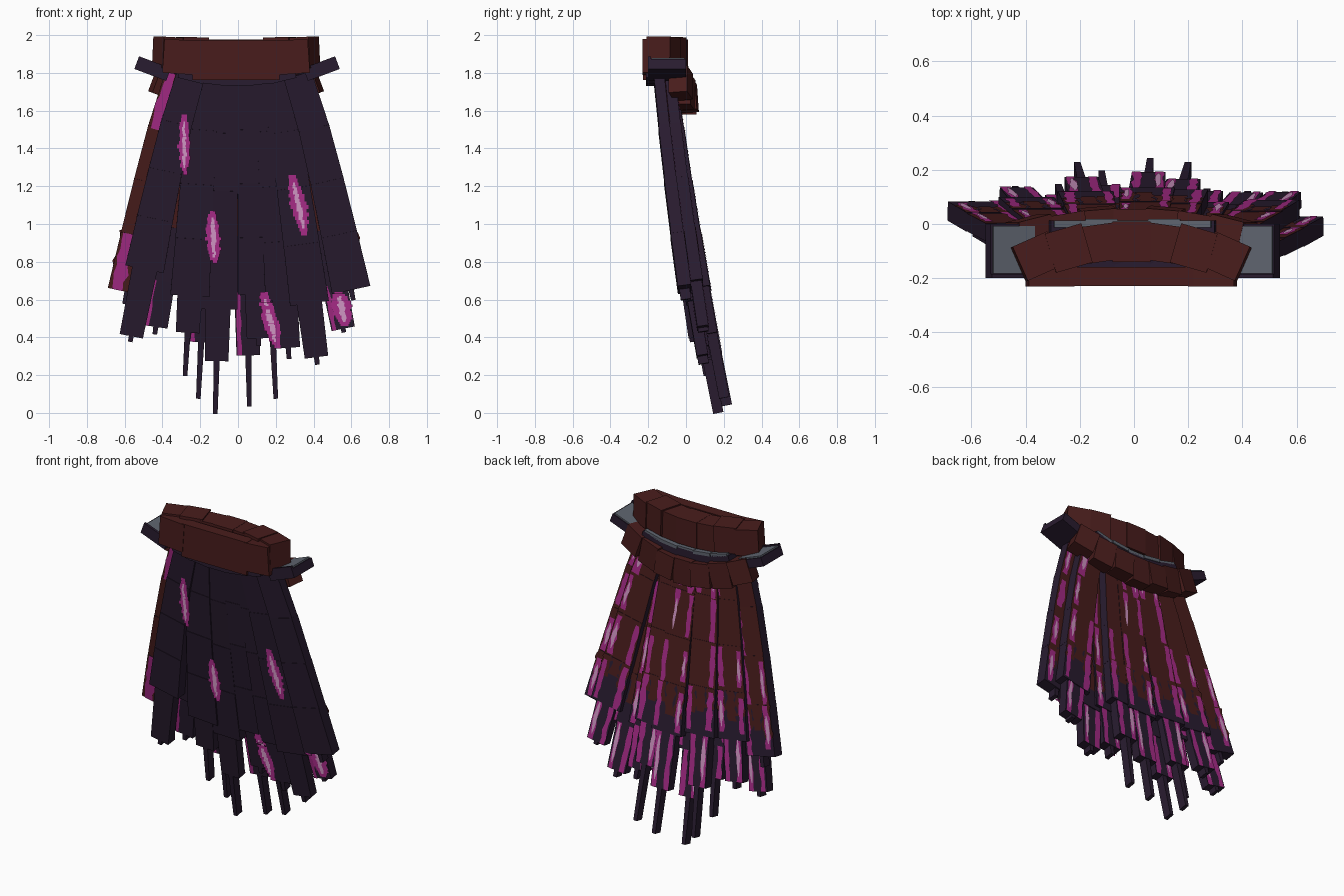
import bpy, bmesh, math, random
from mathutils import Matrix, Vector
from mathutils.bvhtree import BVHTree

random.seed(4)
cube = bpy.data.objects.get("Cube")
if cube:
    bpy.data.objects.remove(cube)


def material(name, color):
    m = bpy.data.materials.new(name)
    m.use_nodes = True
    m.diffuse_color = (*color, 1)
    m.node_tree.nodes["Principled BSDF"].inputs["Base Color"].default_value = (*color, 1)
    return m


MATS = [material("dark purple", (0.022, 0.0115, 0.029)),
        material("red brown", (0.066, 0.012, 0.0115)),
        material("magenta", (0.38, 0.024, 0.24)),
        material("pale pink", (0.62, 0.30, 0.54)),
        material("steel grey", (0.115, 0.13, 0.16))]
DARK, BROWN, MAGENTA, PINK, GREY = range(5)


def finish(bm, name):
    mesh = bpy.data.meshes.new(name)
    bm.to_mesh(mesh)
    bm.free()
    for m in MATS:
        mesh.materials.append(m)
    ob = bpy.data.objects.new(name, mesh)
    bpy.context.collection.objects.link(ob)
    return ob


def box(bm, frame, size, mat, taper=1.0, back=None, front=None):
    """Box in a local frame; taper scales the top, back and front may differ in colour."""
    w, d, h = size
    verts = bmesh.ops.create_cube(bm, size=1)["verts"]
    faces = {f for v in verts for f in v.link_faces}
    for f in faces:
        f.material_index = mat
        n = f.calc_center_median()
        if back is not None and n.y > 0.4:
            f.material_index = back
        if front is not None and n.y < -0.4:
            f.material_index = front
    for v in verts:
        k = taper if v.co.z > 0 else 1.0
        v.co = frame @ Vector((v.co.x * w * k, v.co.y * d, v.co.z * h))


def streak(bm, frame, x, y, z0, z1, width, mat, steps=7, lens=False):
    """Ragged painted strip on the local plane at depth y."""
    sides = ([], [])
    for i in range(steps + 1):
        t = i / steps
        k = math.sin(math.pi * (0.06 + 0.88 * t)) if lens else 1
        for row, s in zip(sides, (-1, 1)):
            r = random.uniform(0.45, 1.0) * k * width / 2
            row.append(bm.verts.new(frame @ Vector((x + s * r, y, z0 + (z1 - z0) * t))))
    a, b = sides
    for i in range(steps):
        bm.faces.new((b[i], a[i], a[i + 1], b[i + 1])).material_index = mat


# ---- feather columns: top x, end x, body end, tip end, quill end, depth layer
COLUMNS = [(-0.31, -0.60, 0.66, 0.64, 0.58, 1), (-0.25, -0.57, 0.78, 0.41, 0.38, 0),
           (-0.21, -0.44, 0.72, 0.46, 0.42, 1), (-0.17, -0.28, 0.64, 0.43, 0.20, 0),
           (-0.11, -0.21, 0.70, 0.38, 0.08, 1), (-0.07, -0.12, 0.57, 0.28, 0.00, 0),
           (0.02, 0.06, 0.66, 0.31, 0.04, 1), (0.07, 0.11, 0.65, 0.40, 0.36, 0),
           (0.10, 0.20, 0.68, 0.42, 0.08, 1), (0.15, 0.27, 0.62, 0.35, 0.29, 0),
           (0.19, 0.42, 0.60, 0.30, 0.26, 0), (0.25, 0.56, 0.70, 0.45, 0.43, 1),
           (0.315, 0.61, 0.67, 0.65, 0.60, 0)]
TOP = 1.79
FLIP = Matrix.Rotation(math.pi, 4, "Z")


def path(col, z):
    xt, xe, _, _, ze, layer = col
    t = max(0.0, (TOP - z) / (TOP - ze))
    x = xt + (xe - xt) * t ** 0.85
    s = TOP - z
    return Vector((x, -0.13 + 0.13 * s + 0.022 * s * s + layer * 0.052 - 0.15 * x * x, z))


def segment_frame(col, z0, z1):
    a, b = path(col, z0), path(col, z1)
    up = (a - b).normalized()
    back = Vector((0, 1, 0))
    back = (back - up * back.dot(up)).normalized()
    right = back.cross(up)
    m = Matrix((right, back, up)).transposed().to_4x4()
    m.translation = (a + b) / 2
    return m, (a - b).length


trees = []
for n, col in enumerate(COLUMNS):
    bm = bmesh.new()
    body, tip, quill, layer = col[2:]
    inner = layer == 1
    rows = 4
    for i in range(rows):
        z0 = TOP + (body - TOP) * i / rows
        z1 = TOP + (body - TOP) * (i + 1) / rows - 0.015
        frame, h = segment_frame(col, z0, z1)
        w, d = 0.165 + 0.014 * i, 0.056 + 0.005 * i
        front = BROWN if inner and (i < 3 or n == 0) else DARK
        box(bm, frame, (w, d, h), DARK, 0.92, BROWN if i < 3 else DARK, front)
        y = d / 2 + 0.003
        if n == 0 and i in (0, 3):
            streak(bm, frame @ FLIP, w * 0.27, y, -h / 2, h / 2, w * 0.5, MAGENTA)
        if i == 3:
            for k in (-0.33, 0, 0.33):
                streak(bm, frame, k * w, y - 0.001, h * random.uniform(-0.15, 0.15), h / 2,
                       w * 0.4, BROWN)
        # magenta edges and pink cores on the back
        for s in (-1, 1):
            if random.random() < 0.65 + 0.12 * i:
                lo, hi = random.uniform(-0.5, -0.35) * h, random.uniform(0.25, 0.5) * h
                sw = random.uniform(0.035, 0.06)
                x = s * (w * 0.46 - sw / 2)
                streak(bm, frame, x, y, lo, hi, sw, MAGENTA)
                if random.random() < 0.5:
                    streak(bm, frame, x, y + 0.002, lo * 0.7, hi * 0.6, sw * 0.7, PINK, 5, True)
    # narrow tip, then thin quill
    if body - tip > 0.1:
        frame, h = segment_frame(col, body + 0.1, tip)
        box(bm, frame, (0.125, 0.06, h), DARK, 1.1)
        for s in (-1, 1):
            streak(bm, frame, s * 0.042, 0.033, -h / 2, h * 0.35, 0.045, MAGENTA)
        if inner:
            streak(bm, frame @ FLIP, 0.046, 0.033, -h / 2, h * 0.4, 0.03, MAGENTA)
        streak(bm, frame, random.choice((-0.038, 0.038)), 0.035,
               -h * 0.4, h * 0.2, 0.035, PINK, 6, True)
    frame, h = segment_frame(col, tip + 0.12, quill)
    box(bm, frame, (0.024, 0.055, h), DARK, 1.5)
    trees.append(BVHTree.FromBMesh(bm))
    finish(bm, f"feather_column_{n + 1}")

# ---- painted spots hugging the front of the feathers
SPOTS = [(-0.285, 1.42, 0.32, 0.065, 0.02), (-0.13, 0.93, 0.28, 0.08, 0.05),
         (0.32, 1.10, 0.32, 0.09, 0.22), (0.17, 0.49, 0.30, 0.09, 0.25),
         (0.55, 0.55, 0.18, 0.11, 0.2)]


def front_y(x, z):
    ys = [hit[0].y for t in trees for dx in (-0.03, 0, 0.03)
          if (hit := t.ray_cast(Vector((x + dx, -2, z)), Vector((0, 1, 0))))[0]]
    return min(ys) if ys else None


bm = bmesh.new()
for x, z, h, w, lean in SPOTS:
    for mat, k, gap in ((MAGENTA, 1.0, 0.004), (PINK, 0.33, 0.006)):
        count = 16
        for i in range(count):
            t = (i + 0.5) / count - 0.5
            zc = z + t * h * (0.75 if mat == PINK else 1)
            xc = x - lean * (zc - z) + random.uniform(-0.004, 0.004)
            y = front_y(xc, zc)
            if y is None:
                continue
            hw = w / 2 * k * math.cos(t * 2.4) * random.uniform(0.75, 1.1)
            hh = h / count / 2
            quad = [bm.verts.new((xc + sx * hw, y - gap, zc + sz * hh))
                    for sx, sz in ((-1, -1), (1, -1), (1, 1), (-1, 1))]
            bm.faces.new(quad).material_index = mat
finish(bm, "feather_spots")


def placed(x, y, z, yaw=0.0, roll=0.0, pitch=0.0):
    return (Matrix.Translation((x, y, z)) @ Matrix.Rotation(yaw, 4, "Z")
            @ Matrix.Rotation(roll, 4, "Y") @ Matrix.Rotation(pitch, 4, "X"))


# ---- padded waistband: straight front plate with angled ends
bm = bmesh.new()
box(bm, placed(-0.01, -0.193, 1.867), (0.46, 0.07, 0.21), BROWN)
for s in (-1, 1):
    box(bm, placed(-0.01 + s * 0.30, -0.195, 1.885, 0, -s * 0.07), (0.17, 0.072, 0.18), BROWN)
finish(bm, "front_waist_plate")

# ---- upper and lower arcs of pads
upper, lower = bmesh.new(), bmesh.new()
for i in range(-3, 4):
    u = i / 3
    odd = i % 2
    box(upper, placed(-0.01 + u * 0.35, -0.065 - 0.055 * u * u, 1.895 + 0.017 * abs(u) - 0.006 * odd,
                      -u * 0.42, -u * 0.05), (0.14, 0.15 - 0.012 * odd, 0.165), BROWN)
    box(lower, placed(-0.01 + u * 0.37, 0.012 - 0.04 * u * u, 1.66 + 0.085 * u * u,
                      -u * 0.25, -u * 0.35, 0.08 * odd),
        (0.13, 0.085 + 0.016 * odd, 0.16 - 0.015 * odd), BROWN)
finish(upper, "upper_waist_pads")
finish(lower, "lower_back_pads")

# ---- sagging belt with grey inlay and raised end trays
bm = bmesh.new()
for i in range(-3, 4):
    u = i / 3
    end = abs(i) == 3
    frame = placed(u * (0.45 if end else 0.36) - 0.005, -0.10, 1.76 + 0.055 * u * u, 0, -u * 0.36)
    length = 0.18 if end else 0.14
    box(bm, frame, (length, 0.2 if end else 0.225, 0.055), DARK)
    if end:
        box(bm, frame @ Matrix.Translation((0, 0.005, 0.03)), (length - 0.015, 0.175, 0.012), GREY)
        box(bm, frame @ Matrix.Translation((0, -0.092, 0.034)), (length, 0.016, 0.02), DARK)
    else:
        box(bm, frame @ Matrix.Translation((0, 0.1, 0.03)),
            (length * 0.85, 0.025 + 0.012 * (i % 2), 0.02), GREY)
finish(bm, "belt")
